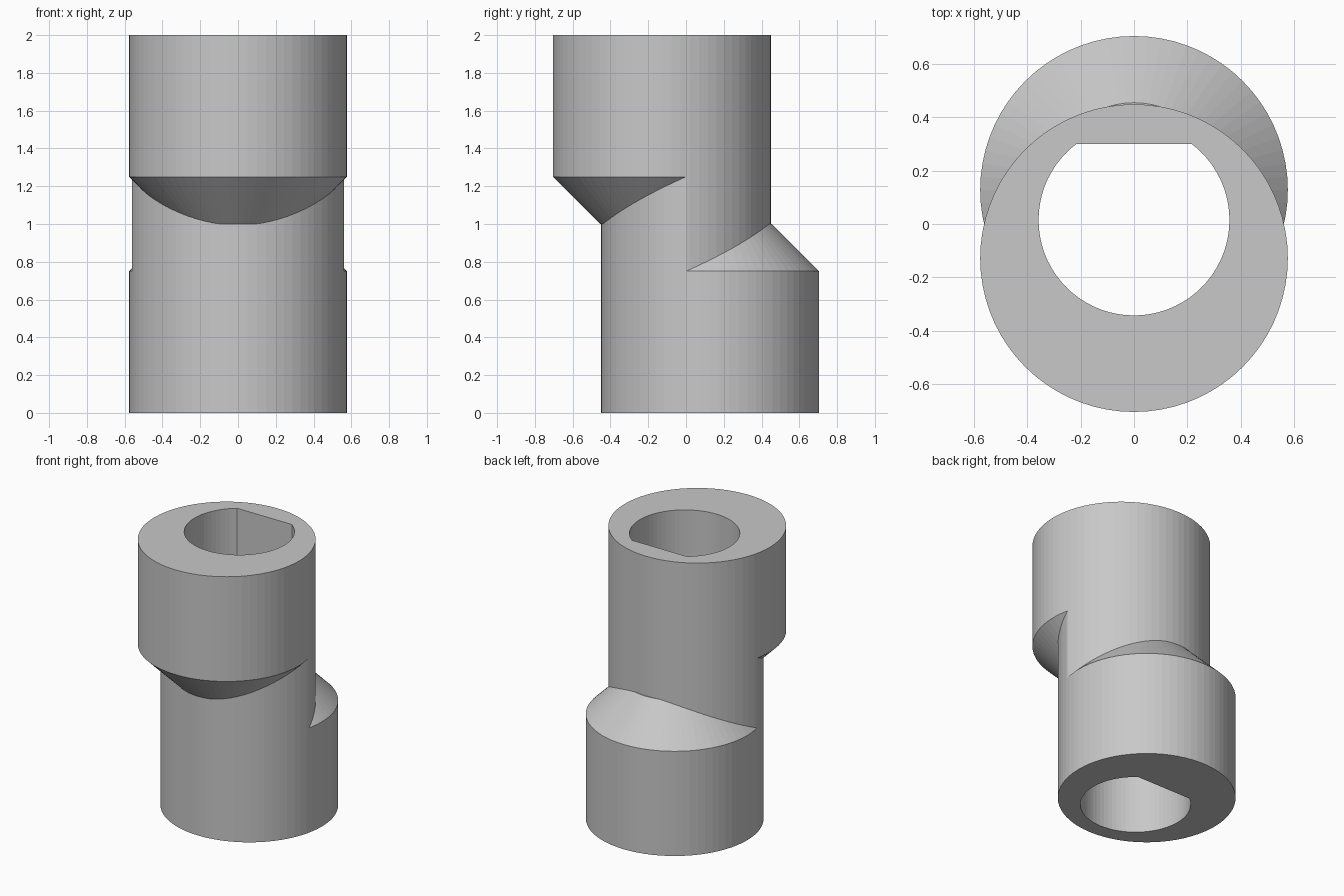
import bpy, math
from mathutils import Vector, Matrix

old = bpy.data.objects.get("Cube")
if old:
    bpy.data.objects.remove(old, do_unlink=True)

RADIUS, OFFSET, SIDES = 0.577, 0.128, 72
BORE_R, BORE_Y, FLAT_Y = 0.358, 0.015, 0.30

grey = bpy.data.materials.new("plain grey")
grey.use_nodes = True
colour = (0.58, 0.58, 0.58, 1)
grey.diffuse_color = colour
grey.node_tree.nodes["Principled BSDF"].inputs["Base Color"].default_value = colour


def prism(name, y, z0, z1, r0, r1):
    """Upright cylinder or truncated cone between two heights."""
    bpy.ops.mesh.primitive_cone_add(vertices=SIDES, radius1=r0, radius2=r1,
                                    depth=z1 - z0, location=(0, y, (z0 + z1) / 2))
    ob = bpy.context.object
    ob.name = ob.data.name = name
    ob.data.transform(Matrix.Translation(ob.location))
    ob.location = (0, 0, 0)
    ob.data.materials.append(grey)
    return ob


def combine(ob, other, operation):
    """Apply a boolean and discard the second object."""
    mod = ob.modifiers.new("combine", 'BOOLEAN')
    mod.operation, mod.solver, mod.object = operation, 'EXACT', other
    bpy.ops.object.select_all(action='DESELECT')
    bpy.context.view_layer.objects.active = ob
    ob.select_set(True)
    bpy.ops.object.modifier_apply(modifier=mod.name)
    bpy.data.objects.remove(other, do_unlink=True)


# Lower half: offset cylinder trimmed to the upper column plus a 45 degree shoulder
body = prism("offset_coupling_body", OFFSET, 0, 1, RADIUS, RADIUS)
column = prism("column", -OFFSET, -0.3, 1.2, RADIUS, RADIUS)
shoulder = prism("shoulder", OFFSET, -0.2, 1.1, RADIUS + 0.95, RADIUS - 0.35)
combine(column, shoulder, 'UNION')
combine(body, column, 'INTERSECT')

# Upper half: the lower half turned over about the middle
upper = body.copy()
upper.data = body.data.copy()
bpy.context.collection.objects.link(upper)
turn = (Matrix.Translation((0, 0, 1)) @ Matrix.Rotation(math.pi, 4, 'X')
        @ Matrix.Translation((0, 0, -1)))
upper.data.transform(turn)
combine(body, upper, 'UNION')

# D-shaped bore running right through
bore = prism("bore", BORE_Y, -0.2, 2.2, BORE_R, BORE_R)
bpy.ops.mesh.primitive_cube_add(size=1, location=(0, FLAT_Y + 0.5, 1))
flat = bpy.context.object
flat.scale = (2, 1, 4)
bpy.context.view_layer.update()
combine(bore, flat, 'DIFFERENCE')
combine(body, bore, 'DIFFERENCE')

# One colour, crisp facets
body.data.materials.clear()
body.data.materials.append(grey)
for face in body.data.polygons:
    face.material_index = 0
    face.use_smooth = False
